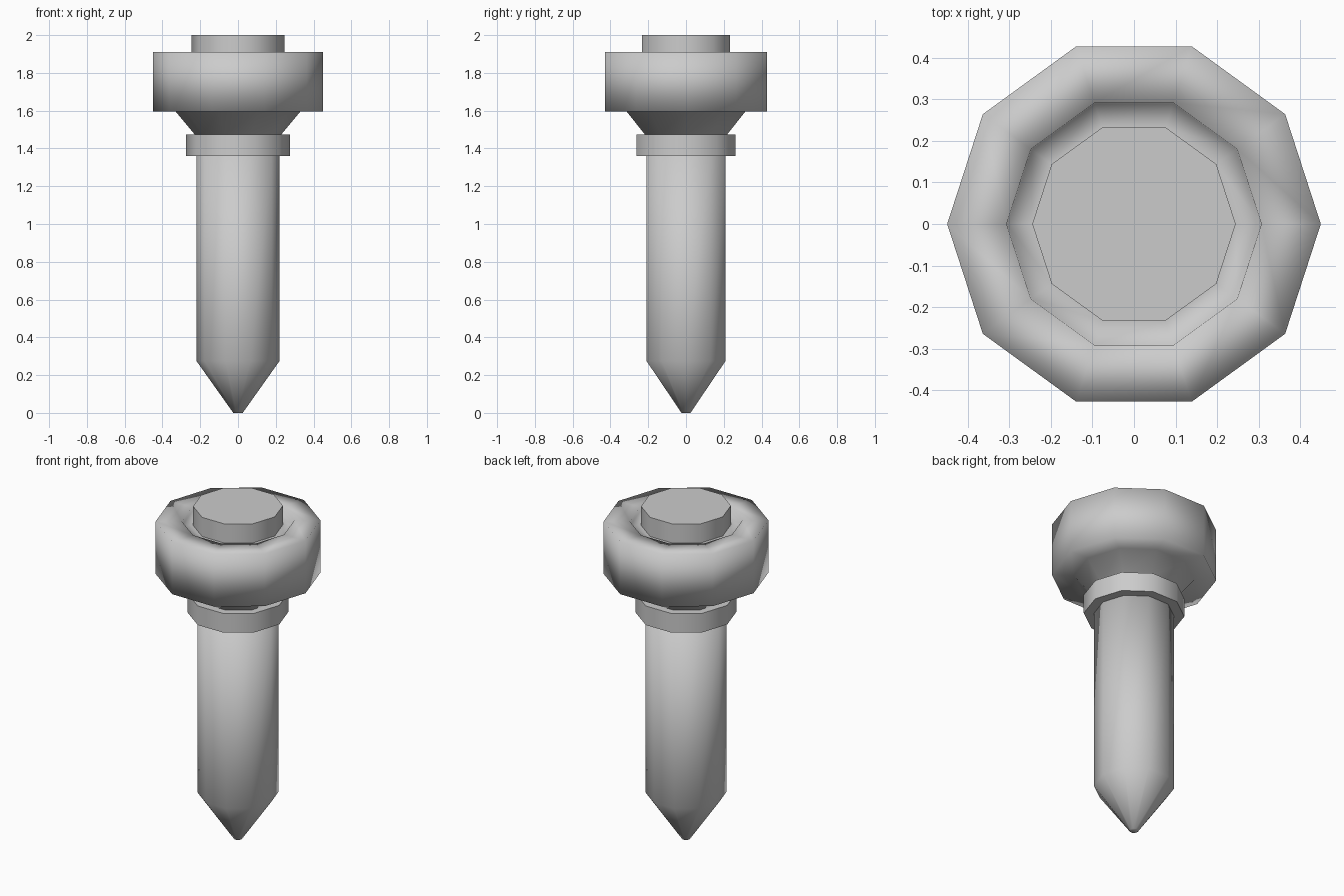
import bpy, bmesh, math

if "Cube" in bpy.data.objects:
    bpy.data.objects.remove(bpy.data.objects["Cube"])

SIDES = 10


def lathe(name, profile, sharp_angle=None):
    """Revolve (radius, z) points into a closed ten-sided solid."""
    bm = bmesh.new()
    rings = []
    for r, z in profile:
        rings.append([bm.verts.new((r * math.cos(2 * math.pi * i / SIDES),
                                    r * math.sin(2 * math.pi * i / SIDES), z))
                      for i in range(SIDES)])
    for low, high in zip(rings, rings[1:]):
        for i in range(SIDES):
            j = (i + 1) % SIDES
            bm.faces.new((low[i], low[j], high[j], high[i]))
    bm.faces.new(rings[0][::-1])
    bm.faces.new(rings[-1])
    bmesh.ops.recalc_face_normals(bm, faces=bm.faces)
    for f in bm.faces:
        f.smooth = True
    # keep the flat rims crisp where asked
    if sharp_angle:
        for e in bm.edges:
            e.smooth = e.calc_face_angle(0) < math.radians(sharp_angle)
    mesh = bpy.data.meshes.new(name)
    bm.to_mesh(mesh)
    bm.free()
    obj = bpy.data.objects.new(name, mesh)
    bpy.context.collection.objects.link(obj)
    return obj


# pointed shaft
lathe("pointed_shaft", [(0.025, 0), (0.22, 0.275), (0.22, 1.36)])

# collar under the head
lathe("collar", [(0.275, 1.36), (0.275, 1.475)], 40)

# flared neck, wide head and recessed groove around the cap
lathe("head", [(0.23, 1.475), (0.33, 1.595), (0.45, 1.595), (0.45, 1.91),
               (0.307, 1.91), (0.305, 1.885), (0.245, 1.885)])

# raised flat cap
lathe("top_cap", [(0.245, 1.885), (0.245, 2.0)], 40)
